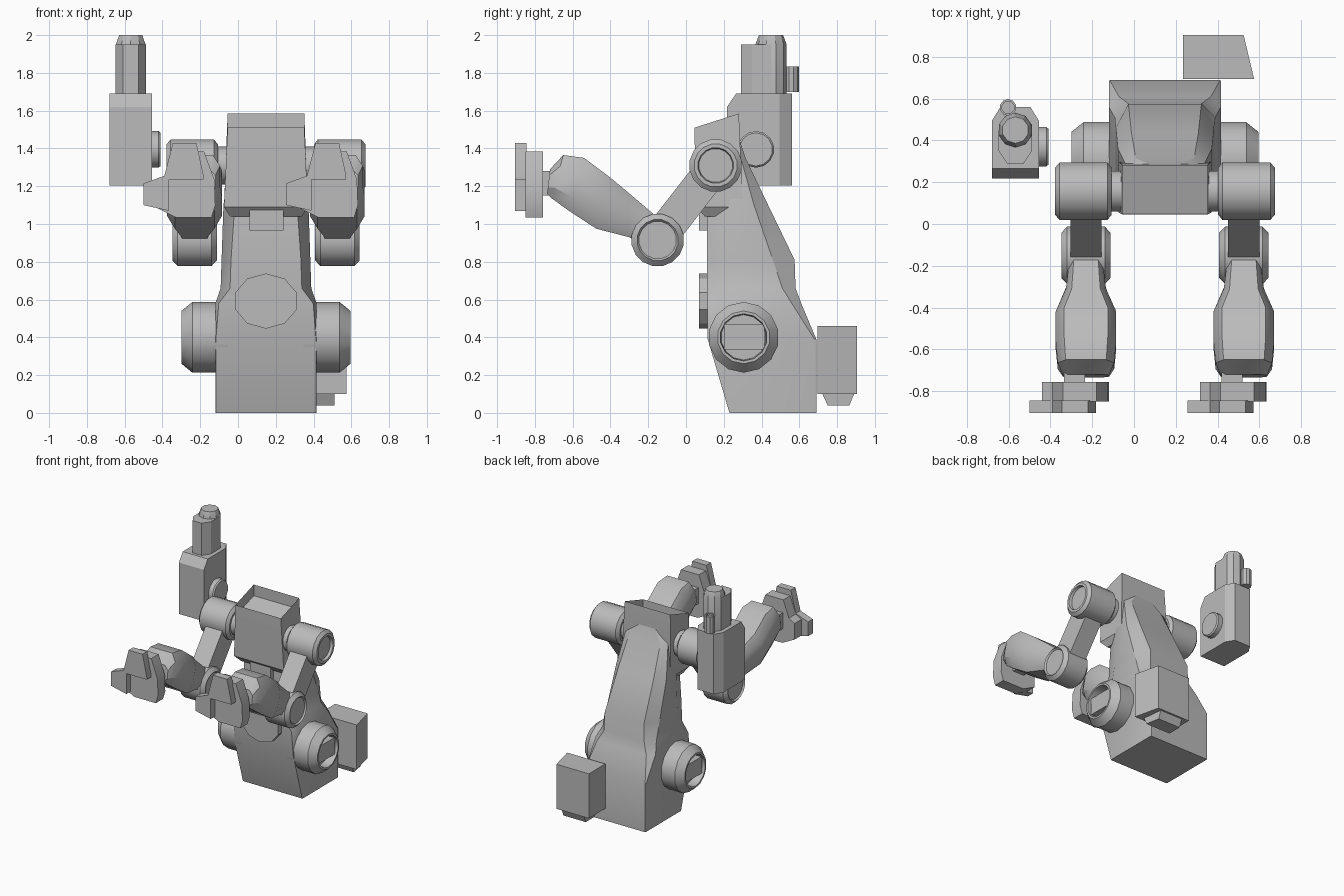
import bpy, bmesh, math
from mathutils import Vector

cube = bpy.data.objects.get("Cube")
if cube:
    bpy.data.objects.remove(cube, do_unlink=True)

grey = bpy.data.materials.new("plain grey")
grey.use_nodes = True
GREY = (0.5, 0.5, 0.5, 1)
grey.diffuse_color = GREY
grey.node_tree.nodes["Principled BSDF"].inputs["Base Color"].default_value = GREY

MID = 0.148  # x of the body's own mirror plane


def finish(name, bm):
    bmesh.ops.recalc_face_normals(bm, faces=bm.faces)
    mesh = bpy.data.meshes.new(name)
    bm.to_mesh(mesh)
    bm.free()
    mesh.materials.append(grey)
    mesh.polygons.foreach_set("use_smooth", [True] * len(mesh.polygons))
    mesh.set_sharp_from_angle(angle=math.radians(31))
    ob = bpy.data.objects.new(name, mesh)
    bpy.context.collection.objects.link(ob)
    return ob


def skin(rings):
    """Skin equal-length rings of points and cap both ends."""
    bm = bmesh.new()
    rows = [[bm.verts.new(p) for p in ring] for ring in rings]
    n = len(rows[0])
    for a, b in zip(rows, rows[1:]):
        for i in range(n):
            j = (i + 1) % n
            bm.faces.new((a[i], a[j], b[j], b[i]))
    bm.faces.new(rows[0][::-1])
    bm.faces.new(rows[-1])
    return bm


def loft(name, rings):
    return finish(name, skin(rings))


def place(axis, u, v, w):
    return {"x": (w, u, v), "y": (u, w, v), "z": (u, v, w)}[axis]


def prism(name, axis, outline, a, b):
    return loft(name, [[place(axis, u, v, w) for u, v in outline] for w in (a, b)])


def block(name, x, y, z):
    return prism(name, "z", [(x[0], y[0]), (x[1], y[0]), (x[1], y[1]), (x[0], y[1])], *z)


def lathe(name, axis, centre, profile, sides=14, squash=1.0):
    """Turn (position, radius) pairs round an axis."""
    turns = [math.tau * (i + 0.5) / sides for i in range(sides)]
    return loft(name, [[place(axis, centre[0] + r * math.cos(t),
                              centre[1] + r * squash * math.sin(t), w)
                        for t in turns] for w, r in profile])


def eight(z, yf, yf2, yb2, yb, hf, hw, hb):
    """Eight-sided trunk section with cut front and back corners."""
    half = [(hf, yf), (hw, yf2), (hw, yb2), (hb, yb)]
    pts = half + [(-x, y) for x, y in reversed(half)]
    return [(MID + x, y, z) for x, y in pts]


# trunk: broad foot rising into a leaning spine
loft("trunk", [eight(*s) for s in (
    (0, 0.23, 0.24, 0.68, 0.69, 0.265, 0.268, 0.265),
    (0.39, 0.115, 0.125, 0.68, 0.69, 0.265, 0.268, 0.265),
    (0.58, 0.115, 0.18, 0.56, 0.61, 0.25, 0.268, 0.22),
    (0.66, 0.11, 0.21, 0.51, 0.58, 0.19, 0.24, 0.18),
    (0.81, 0.11, 0.235, 0.46, 0.575, 0.185, 0.235, 0.175),
    (1.1, 0.11, 0.235, 0.36, 0.435, 0.165, 0.225, 0.16),
    (1.35, 0.15, 0.235, 0.29, 0.315, 0.14, 0.19, 0.14),
    (1.44, 0.19, 0.22, 0.26, 0.285, 0.07, 0.1, 0.07))])
lathe("belly_disc", "y", (MID, 0.592), [(0.07, 0.17), (0.16, 0.17)], 10, 0.86)

# open-topped head box
def box_ring(hw, y0, z0, y1, z1):
    return [(MID - hw, y0, z0), (MID + hw, y0, z0), (MID + hw, y1, z1), (MID - hw, y1, z1)]

bm = skin([box_ring(0.19, 0.1, 1.04, 0.29, 1.04), box_ring(0.222, 0.055, 1.09, 0.3, 1.09),
           box_ring(0.203, 0.045, 1.51, 0.28, 1.585)])
bm.faces.ensure_lookup_table()
lid = bm.faces[-1]
bmesh.ops.inset_individual(bm, faces=[lid], thickness=0.025)
well = bmesh.ops.extrude_discrete_faces(bm, faces=[lid])["faces"][0]
bmesh.ops.translate(bm, verts=well.verts, vec=(0, 0, -0.09))
finish("head_box", bm)
block("chin_block", (0.06, 0.24), (0.07, 0.2), (0.965, 1.09))

# forearm stations: top (y, z), bottom (y, z), half width
FOREARM = (((-0.11, 1.0), (-0.18, 0.86), 0.075),
           ((-0.31, 1.17), (-0.30, 0.93), 0.095),
           ((-0.40, 1.245), (-0.475, 0.975), 0.145),
           ((-0.54, 1.35), (-0.62, 1.07), 0.145),
           ((-0.65, 1.365), (-0.71, 1.135), 0.135),
           ((-0.72, 1.29), (-0.735, 1.16), 0.11))


def forearm_ring(cx, top, bottom, hw):
    top, bottom = Vector(top), Vector(bottom)
    half = [(0.72, 0), (1, 0.25), (1, 0.75), (0.72, 1)]
    ring = half + [(-w, t) for w, t in reversed(half)]
    return [(cx + w * hw, *top.lerp(bottom, t)) for w, t in ring]


SHOULDER, ELBOW = Vector((0.157, 1.31)), Vector((-0.15, 0.915))
side_step = (SHOULDER - ELBOW).orthogonal().normalized() * 0.09

for side, s in (("right", -1), ("left", 1)):
    def out(profile):
        return [(MID + s * d, r) for d, r in profile]

    cx = MID + s * 0.378
    # hip drum with a recessed end and key
    lathe(side + "_hip", "x", (0.305, 0.4), out(
        [(0.2, 0.187), (0.39, 0.187), (0.447, 0.14), (0.447, 0.125), (0.38, 0.12)]))
    block(side + "_hip_key", sorted((MID + s * 0.36, MID + s * 0.43)), (0.2, 0.415), (0.335, 0.47))
    # shoulder, upper arm, elbow and forearm
    lathe(side + "_shoulder_hub", "x", SHOULDER, out([(0.12, 0.1), (0.3, 0.1)]))
    lathe(side + "_shoulder", "x", SHOULDER, out(
        [(0.255, 0.115), (0.275, 0.14), (0.505, 0.14), (0.526, 0.115),
         (0.526, 0.095), (0.505, 0.09)]), 16)
    prism(side + "_upper_arm", "x", [ELBOW + side_step, SHOULDER + side_step,
                                     SHOULDER - side_step, ELBOW - side_step],
          cx - 0.075, cx + 0.075)
    lathe(side + "_elbow", "x", ELBOW, [
        (cx + k * d, r) for k, part in (
            (-1, ((0.105, 0.1), (0.118, 0.11), (0.09, 0.14))),
            (1, ((0.09, 0.14), (0.118, 0.11), (0.105, 0.1)))) for d, r in part], 16)
    loft(side + "_forearm", [forearm_ring(cx, *f) for f in FOREARM])

    # hand: same handedness on both arms
    dx = 0 if s < 0 else 0.755
    block(side + "_wrist", (dx - 0.335, dx - 0.235), (-0.78, -0.66), (1.15, 1.28))
    palm = [(-0.33, 1.035), (-0.14, 1.035), (-0.12, 1.1), (-0.125, 1.235), (-0.18, 1.385),
            (-0.34, 1.385), (-0.39, 1.25), (-0.44, 1.22), (-0.44, 1.09)]
    prism(side + "_palm", "y", [(x + dx, z) for x, z in palm], -0.85, -0.757)
    fingers = [(-0.345, 1.43), (-0.22, 1.43), (-0.182, 1.255), (-0.182, 1.235), (-0.365, 1.235),
               (-0.365, 1.07), (-0.5, 1.1), (-0.5, 1.215), (-0.39, 1.255)]
    prism(side + "_fingers", "y", [(x + dx, z) for x, z in fingers], -0.905, -0.845)

# upright gun beside the right shoulder
GX = -0.568
def gun_ring(z, front):
    half = [(0.112, front), (0.112, 0.495), (0.072, 0.56)]
    return [(GX + x, y, z) for x, y in half + [(-x, y) for x, y in reversed(half)]]

loft("gun_body", [gun_ring(1.205, 0.217), gun_ring(1.62, 0.217), gun_ring(1.69, 0.265)])
lathe("gun_side_disc", "x", (0.37, 1.395), [(-0.47, 0.097), (-0.42, 0.097), (-0.41, 0.088)])
lathe("gun_barrel", "z", (GX, 0.45), [(1.68, 0.083), (1.95, 0.083), (2.0, 0.064)], 10)
prism("gun_housing", "z", [(GX - 0.08, 0.45), (GX - 0.08, 0.35), (GX - 0.04, 0.29),
                           (GX + 0.04, 0.29), (GX + 0.08, 0.35), (GX + 0.08, 0.45)], 1.68, 1.95)
lathe("gun_sight", "z", (-0.603, 0.558), [(1.7, 0.04), (1.835, 0.04), (1.835, 0.03), (1.82, 0.03)], 10)

# box behind the foot with a tapered plug beneath
prism("rear_box", "z", [(0.235, 0.695), (0.575, 0.695), (0.525, 0.905), (0.235, 0.905)], 0.1, 0.46)
loft("rear_box_plug", [[(x, y, z) for x, y in ((0.29, a), (0.51, a), (0.49, b), (0.29, b))]
                       for z, a, b in ((0.04, 0.75, 0.865), (0.105, 0.72, 0.892))])
